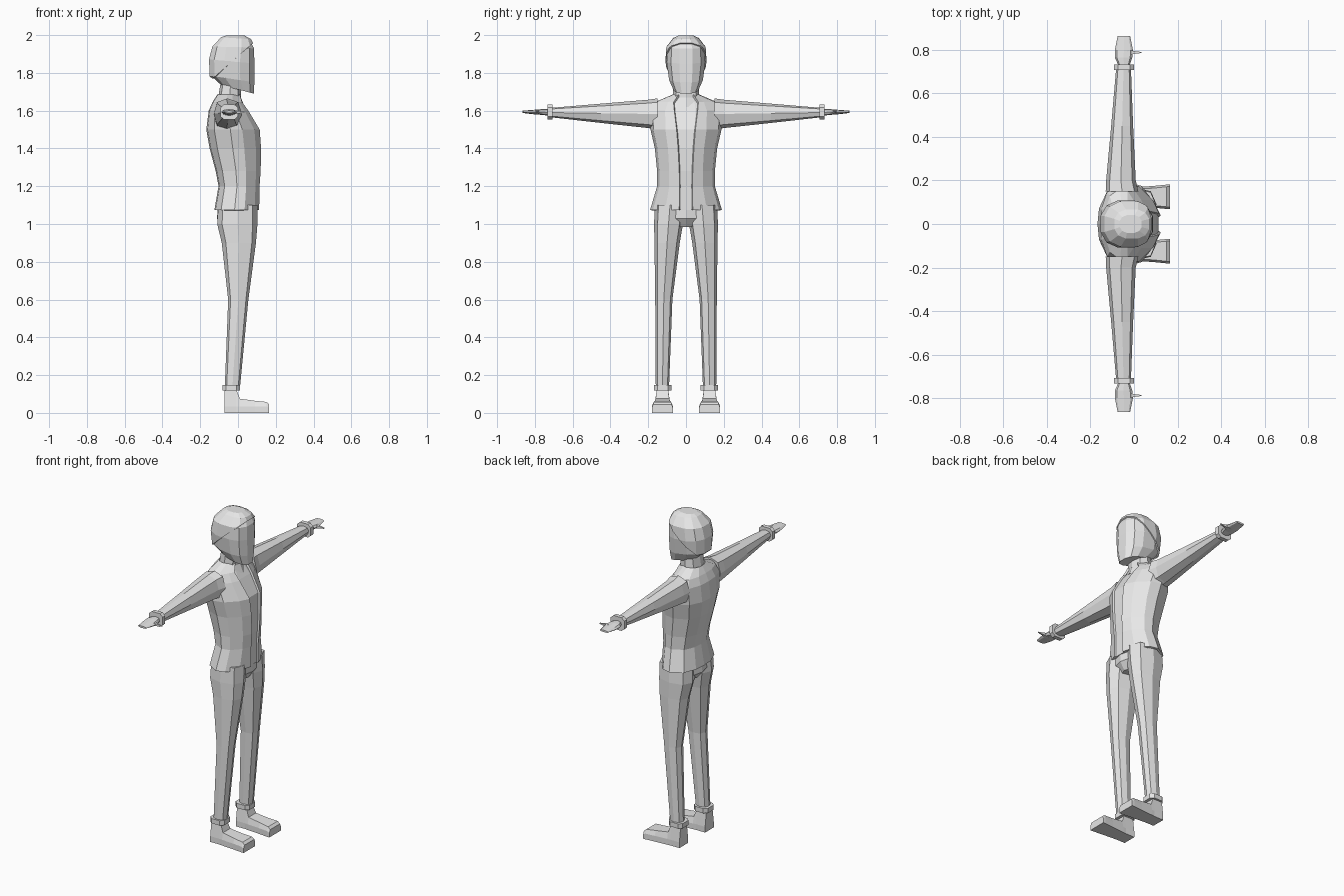
import bpy, bmesh, math
from mathutils import Vector

if "Cube" in bpy.data.objects:
    bpy.data.objects.remove(bpy.data.objects["Cube"])

grey = bpy.data.materials.new("light_grey")
grey.diffuse_color = (0.8, 0.8, 0.8, 1)
grey.use_nodes = True
grey.node_tree.nodes["Principled BSDF"].inputs["Base Color"].default_value = grey.diffuse_color


def finish(name, bm):
    bmesh.ops.recalc_face_normals(bm, faces=bm.faces)
    me = bpy.data.meshes.new(name)
    bm.to_mesh(me)
    bm.free()
    me.materials.append(grey)
    ob = bpy.data.objects.new(name, me)
    bpy.context.collection.objects.link(ob)
    return ob


def skin(rings, closed=True):
    """Join rings of points into a surface, capped when the rings are closed."""
    bm = bmesh.new()
    vs = [[bm.verts.new(p) for p in r] for r in rings]
    n = len(vs[0])
    for a, b in zip(vs, vs[1:]):
        for i in range(n if closed else n - 1):
            j = (i + 1) % n
            bm.faces.new((a[i], a[j], b[j], b[i]))
    if closed:
        bm.faces.new(vs[0])
        bm.faces.new(vs[-1])
    return bm


def oval(c, u, v, n=8, phase=0.5, power=0.8):
    """Squarish ring around c with half-axes u and v."""
    pts = []
    for k in range(n):
        t = 2 * math.pi * (k + phase) / n
        f = lambda q: math.copysign(abs(q) ** power, q)
        pts.append(Vector(c) + Vector(u) * f(math.cos(t)) + Vector(v) * f(math.sin(t)))
    return pts


def level(z, x0, x1, y0, y1, n=8, phase=0.0, power=0.8):
    return oval(((x0 + x1) / 2, (y0 + y1) / 2, z), ((x1 - x0) / 2, 0, 0),
                (0, (y1 - y0) / 2, 0), n, phase, power)


def across(y, x0, x1, z0, z1, n=8, phase=0.0, power=0.8):
    return oval(((x0 + x1) / 2, y, (z0 + z1) / 2), ((x1 - x0) / 2, 0, 0),
                (0, 0, (z1 - z0) / 2), n, phase, power)


def flip(rings):
    return [[Vector((p[0], -p[1], p[2])) for p in r] for r in rings]


def pair(name, rings):
    finish("left_" + name, skin(rings))
    finish("right_" + name, skin(flip(rings)))


# head: rings tilted from nape to chin
def head_rings(g=0.0):
    rows = [(-.09, 1.735, .086, 1.69, .066), (-.146, 1.785, .09, 1.75, .092),
            (-.15, 1.87, .09, 1.85, .105), (-.132, 1.935, .088, 1.93, .1),
            (-.085, 1.982, .065, 1.972, .062), (-.06, 1.99, .03, 1.99, .035)]
    out = []
    for xb, zb, xf, zf, w in rows:
        r = oval(((xb + xf) / 2, 0, (zb + zf) / 2),
                 ((xf - xb) / 2 + g, 0, (zf - zb) / 2), (0, w + g, 0), 12, .5, .8)
        for p in r:
            p.z += g * (p.z - 1.84) / .15
        out.append(r)
    return out


finish("head", skin(head_rings()))

# hair: slightly larger shell cut by a slanting hairline
bm = skin(head_rings(0.007))
bmesh.ops.bisect_plane(bm, geom=bm.verts[:] + bm.edges[:] + bm.faces[:],
                       plane_co=(-.1, 0, 1.80), plane_no=(.66, 0, -.75), clear_outer=True)
hair = finish("hair", bm)
hair.modifiers.new("thickness", 'SOLIDIFY').thickness = 0.008

# neck
finish("neck", skin([level(1.62, -.125, .035, -.075, .075), level(1.67, -.105, .015, -.07, .07),
                     level(1.76, -.09, .015, -.066, .066)]))

# jacket rows: z, back x, front x, half width, half opening
jacket = [(1.075, -.125, .112, .19, .036), (1.2, -.103, .114, .153, .034),
          (1.28, -.118, .12, .153, .036), (1.4, -.15, .122, .165, .042),
          (1.5, -.168, .115, .188, .05), (1.6, -.155, .055, .19, .062),
          (1.645, -.135, .022, .165, .066), (1.685, -.11, .01, .072, .04)]
rows = []
for z, xb, xf, w, g in jacket:
    m, d = (xb + xf) / 2, (xf - xb) / 2
    half = [(xf, g), (m + d * .8, max(w * .58, g)), (m + d * .35, w * .92), (m - d * .1, w),
            (m - d * .7, w * .78), (m - d * .95, w * .38)]
    rows.append([(x, y, z) for x, y in half] + [(xb, 0, z)]
                + [(x, -y, z) for x, y in reversed(half)])
coat = finish("jacket", skin(rows, closed=False))
coat.modifiers.new("thickness", 'SOLIDIFY').thickness = 0.012
coat.modifiers["thickness"].offset = -1

# shirt behind the jacket opening
finish("shirt", skin([level(z, xb + .014, xf - .007, -w * .8, w * .8, 12, .5, .8)
                      for z, xb, xf, w, g in jacket[:-1]]))

# arms, cuffs, hands and thumbs
pair("sleeve", [across(.15, -.13, .02, 1.5, 1.665), across(.2, -.128, .008, 1.508, 1.658),
                across(.45, -.105, -.004, 1.535, 1.637), across(.715, -.082, -.014, 1.565, 1.615)])
pair("cuff", [across(y, -.095, .002, 1.55, 1.635, 8, .5, .6) for y in (.707, .732)])
pair("hand", [across(.725, -.07, -.022, 1.573, 1.608), across(.765, -.088, -.008, 1.578, 1.608),
              across(.8, -.088, -.005, 1.58, 1.605), across(.865, -.075, -.018, 1.588, 1.6)])
pair("thumb", [oval((x, .788, 1.592), (0, h, 0), (0, 0, h), 4, .5)
               for x, h in ((-.03, .016), (.004, .008), (.035, .003))])

# hips and trouser legs
finish("hips", skin([level(.985, -.075, .07, -.06, .06), level(1.03, -.112, .1, -.155, .155),
                     level(1.13, -.1, .1, -.145, .145)]))
pair("trouser_leg", [level(1.1, -.105, .102, .004, .165), level(1.0, -.11, .103, .016, .169),
                     level(.9, -.086, .095, .033, .167), level(.6, -.052, .055, .072, .163),
                     level(.13, -.07, .01, .09, .16)])
pair("trouser_cuff", [level(z, -.085, .014, .075, .171, 8, .5, .6) for z in (.118, .147)])

# shoes: ankle block running into a flared toe; rows are x, half width low, half width high, top z
shoe = [(-.072, .042, .03, .125), (-.01, .042, .03, .125), (.01, .044, .036, .075),
        (.09, .05, .04, .064), (.15, .056, .046, .058), (.165, .056, .048, .045)]
pair("shoe", [[(x, .125 - lo, 0), (x, .125 + lo, 0), (x, .125 + lo, min(.035, top * .6)),
               (x, .125 + hi, top), (x, .125 - hi, top), (x, .125 - lo, min(.035, top * .6))]
              for x, lo, hi, top in shoe])
